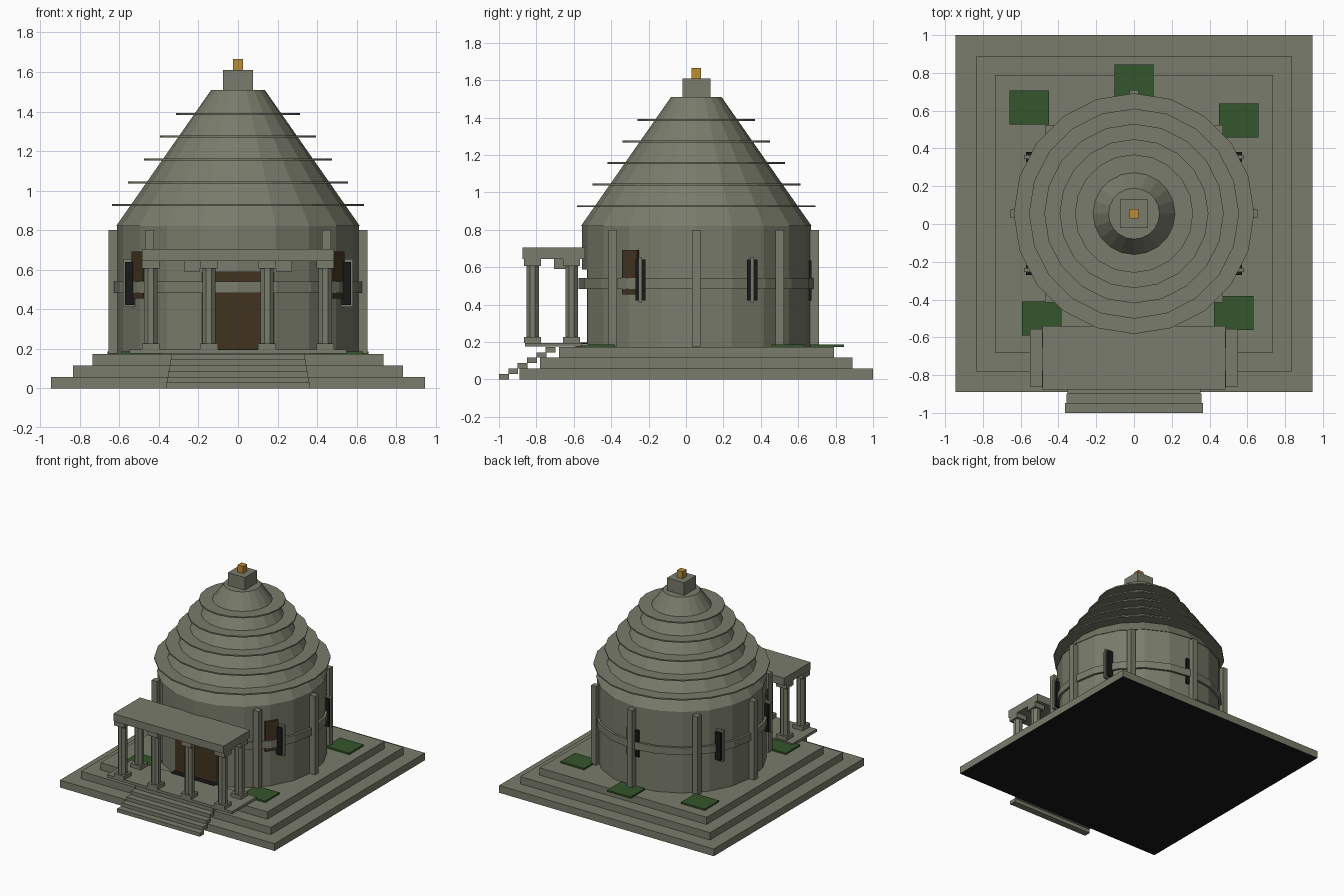
import bpy
import math

cube = bpy.data.objects.get("Cube")
if cube:
    bpy.data.objects.remove(cube, do_unlink=True)

CY = 0.055      # y of the building's axis
SIDES = 20


def material(name, rgb):
    m = bpy.data.materials.new(name)
    m.use_nodes = True
    m.diffuse_color = (*rgb, 1)
    m.node_tree.nodes["Principled BSDF"].inputs["Base Color"].default_value = (*rgb, 1)
    return m


stone = material("grey_green_stone", (0.19, 0.2, 0.145))
green = material("hedge_green", (0.035, 0.092, 0.025))
gold = material("gold", (0.5, 0.26, 0.035))
brown = material("brown_wood", (0.052, 0.033, 0.014))
black = material("black", (0.009, 0.009, 0.009))


def finish(name, mat):
    ob = bpy.context.object
    ob.name = name
    ob.data.materials.append(mat)
    return ob


def box(name, x, y, z, mat=stone, turn=0):
    """Box spanning the given (low, high) ranges, turned about its own centre."""
    mid = [(a + b) / 2 for a, b in (x, y, z)]
    bpy.ops.mesh.primitive_cube_add(size=1, location=mid, rotation=(0, 0, turn))
    ob = finish(name, mat)
    ob.scale = [b - a for a, b in (x, y, z)]
    return ob


def post(name, x, y, half, z, mat=stone):
    return box(name, (x - half, x + half), (y - half, y + half), z, mat)


def drum(name, r_low, r_high, z, x=0, y=CY, sides=SIDES, turn=0):
    bpy.ops.mesh.primitive_cone_add(
        vertices=sides, radius1=r_low, radius2=r_high, depth=z[1] - z[0],
        location=(x, y, (z[0] + z[1]) / 2), rotation=(0, 0, turn))
    return finish(name, stone)


# Stepped base, black underneath
for i, half in enumerate((0.945, 0.835, 0.735)):
    tier = post(f"base_tier_{i + 1}", 0, CY, half, (0.058 * i, 0.058 * (i + 1)))
    if i == 0:
        tier.data.materials.append(black)
        for face in tier.data.polygons:
            face.material_index = int(face.normal.z < -0.5)

# Round hall with its belt and stepped conical roof
wall = drum("hall_wall", 0.612, 0.612, (0.174, 0.82))
drum("wall_belt", 0.63, 0.63, (0.483, 0.541))
drum("roof_cone", 0.617, 0.135, (0.82, 1.51))
for i in range(5):
    z = 0.921 + 0.1155 * i
    r = 0.637 - 0.081 * i
    drum(f"roof_ring_{i + 1}", r, r, (z, z + 0.01))
post("roof_cap", 0, CY, 0.075, (1.51, 1.61))
post("finial", 0, CY, 0.025, (1.61, 1.665), gold)

# Shallow doorway cut into the wall, with a wide door set back in it
cutter = box("doorway_cutter", (-0.19, 0.19), (-0.7, -0.525), (0.15, 0.587))
cutter.hide_render = True
cutter.hide_viewport = True
cut = wall.modifiers.new("doorway", "BOOLEAN")
cut.operation = "DIFFERENCE"
cut.solver = "EXACT"
cut.object = cutter
box("door", (-0.185, 0.185), (-0.53, -0.51), (0.197, 0.587), brown)
box("door_threshold", (-0.19, 0.19), (-0.575, -0.52), (0.19, 0.198), black)

# Pilasters around the wall, leaving the entrance free
for i in range(7):
    a = math.radians(-45 + 45 * i)
    post(f"pilaster_{i + 1}", 0.632 * math.cos(a), CY + 0.632 * math.sin(a),
         0.023, (0.175, 0.8))

for sx, side in ((-1, "right"), (1, "left")):
    # Side windows: thin stone fin with a dark block through it
    for sy, end in ((-1, "front"), (1, "back")):
        x, y = sx * 0.547, CY + sy * 0.299
        box(f"{end}_{side}_window_frame", (x - 0.035, x + 0.035),
            (y - 0.01, y + 0.01), (0.41, 0.655))
        box(f"{end}_{side}_window_pane", (x - 0.024, x + 0.024),
            (y - 0.027, y + 0.027), (0.422, 0.64), black)
    # Wooden panel lying flat against the wall
    a = math.radians(-35)
    x, y = sx * 0.612 * math.cos(a), CY + 0.612 * math.sin(a)
    box(f"{side}_wood_panel", (x - 0.01, x + 0.01), (y - 0.05, y + 0.05),
        (0.455, 0.693), brown, sx * a)

# Back window, flat on the wall behind the pilaster and belt
box("back_window_pane", (-0.053, 0.053), (0.63, 0.672), (0.422, 0.635), black)

# Porch floor, roof and columns
box("porch_floor", (-0.55, 0.55), (-0.86, -0.555), (0.175, 0.196))
box("porch_roof", (-0.485, 0.485), (-0.875, -0.54), (0.645, 0.705))


def column(name, x, y):
    post(name + "_base", x, y, 0.045, (0.196, 0.226))
    drum(name + "_shaft", 0.036, 0.036, (0.226, 0.607), x, y, 8, math.pi / 8)
    post(name + "_capital", x, y, 0.045, (0.607, 0.645))


for i in range(4):
    column(f"front_column_{i + 1}", -0.441 + 0.294 * i, -0.82)
for sx, side in ((-1, "right"), (1, "left")):
    column(f"back_{side}_column", sx * 0.441, -0.612)
    post(f"{side}_roof_bracket", sx * 0.232, -0.667, 0.04, (0.59, 0.645))

# Entrance stairs
for i in range(6):
    w = 0.364 - 0.0055 * i
    y = -1 + 0.05 * i
    box(f"stair_{i + 1}", (-w, w), (y, y + 0.053), (0.029 * i, 0.029 * (i + 1)))

# Hedge beds
for i, (x, y) in enumerate(((-0.555, 0.617), (0, 0.755), (0.555, 0.547),
                            (0.528, -0.47), (-0.488, -0.5))):
    box(f"hedge_bed_{i + 1}", (x - 0.104, x + 0.104), (y - 0.09, y + 0.09),
        (0.174, 0.187), green)
